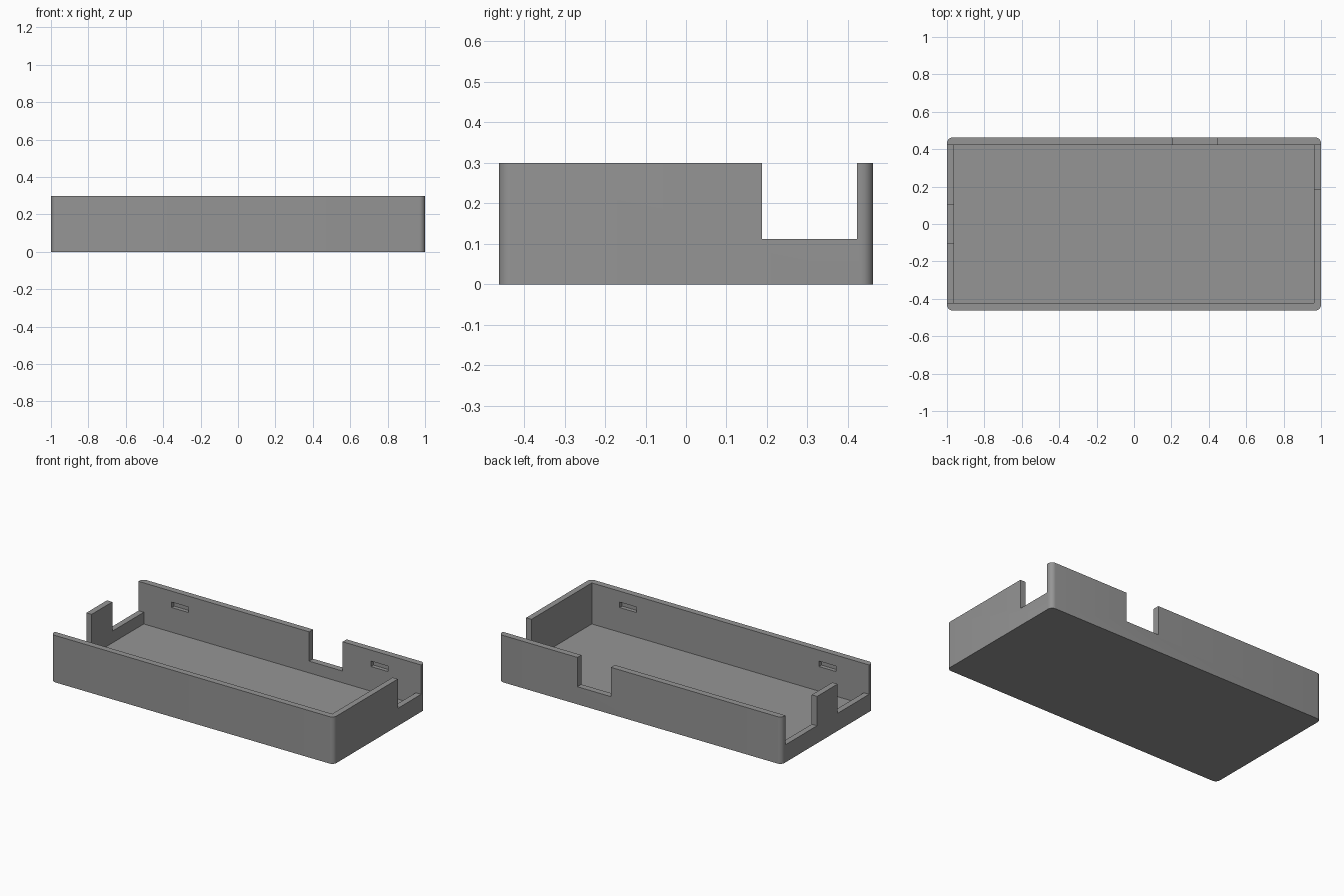
import bpy, bmesh, math

if "Cube" in bpy.data.objects:
    bpy.data.objects.remove(bpy.data.objects["Cube"])

HX, HY, H = 1.0, 0.4625, 0.30      # outer half sizes and height
IX, IY, FLOOR = 0.9625, 0.4225, 0.0375  # inner half sizes and floor level
SILL = 0.1125                      # bottom of the wall notches
R = 0.03                           # vertical corner radius

grey = bpy.data.materials.new("grey plastic")
grey.diffuse_color = (0.3, 0.3, 0.3, 1)
grey.use_nodes = True
grey.node_tree.nodes["Principled BSDF"].inputs["Base Color"].default_value = grey.diffuse_color


def box(name, x0, x1, y0, y1, z0, z1):
    bm = bmesh.new()
    bmesh.ops.create_cube(bm, size=1)
    for v in bm.verts:
        v.co = ((x0 + x1) / 2 + v.co.x * (x1 - x0),
                (y0 + y1) / 2 + v.co.y * (y1 - y0),
                (z0 + z1) / 2 + v.co.z * (z1 - z0))
    mesh = bpy.data.meshes.new(name)
    bm.to_mesh(mesh)
    bm.free()
    mesh.materials.append(grey)
    obj = bpy.data.objects.new(name, mesh)
    bpy.context.collection.objects.link(obj)
    return obj


# Tray body with rounded vertical corners
tray = box("tray", -HX, HX, -HY, HY, 0, H)
bm = bmesh.new()
bm.from_mesh(tray.data)
upright = [e for e in bm.edges
           if abs(e.verts[0].co.z - e.verts[1].co.z) > 0.1]
bmesh.ops.bevel(bm, geom=upright, offset=R, segments=6, profile=0.5,
                affect='EDGES')
bm.to_mesh(tray.data)
bm.free()

TOP = H + 0.1
cutters = [
    box("cavity_cutter", -IX, IX, -IY, IY, FLOOR, TOP),
    # Right wall notch, two left wall notches, back wall notch
    box("right_notch_cutter", 0.9, 1.1, 0.1875, IY, SILL, TOP),
    box("left_back_notch_cutter", -1.1, -0.9, 0.104, IY, SILL, TOP),
    box("left_front_notch_cutter", -1.1, -0.9, -IY, -0.104, SILL, TOP),
    box("back_notch_cutter", 0.208, 0.445, 0.4, 0.6, SILL, TOP),
]
# Blind clip slots on the inside of the long walls
for sx in (-1, 1):
    for sy in (-1, 1):
        xs = sorted((sx * 0.645, sx * 0.765))
        ys = sorted((sy * 0.40, sy * (IY + 0.025)))
        cutters.append(box("clip_slot_cutter", *xs, *ys, 0.195, 0.23))

for c in cutters:
    mod = tray.modifiers.new(c.name, 'BOOLEAN')
    mod.operation = 'DIFFERENCE'
    mod.solver = 'EXACT'
    mod.object = c

# Apply the cuts and drop the helpers
bpy.context.view_layer.update()
graph = bpy.context.evaluated_depsgraph_get()
result = bpy.data.meshes.new_from_object(tray.evaluated_get(graph))
tray.modifiers.clear()
tray.data = result
for c in cutters:
    bpy.data.objects.remove(c)

bpy.context.view_layer.objects.active = tray
tray.select_set(True)
bpy.ops.object.shade_smooth_by_angle(angle=math.radians(30))
